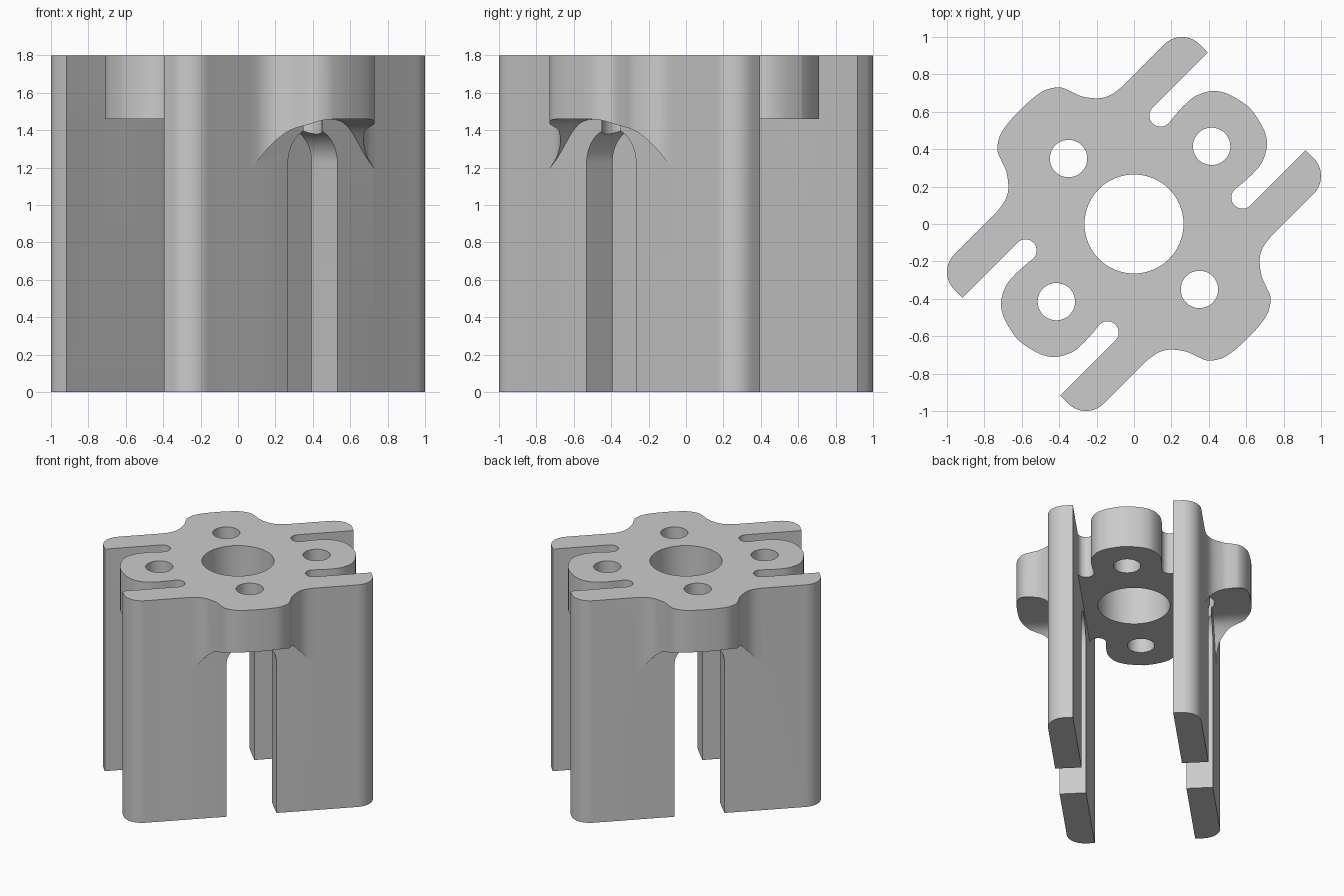
import bpy, bmesh, math
from mathutils import Vector, Matrix

cube = bpy.data.objects.get("Cube")
if cube:
    bpy.data.objects.remove(cube)

TOP, UNDER = 1.8, 1.46          # top face, underside of the hub
IN, OUT, END = 0.37, 0.565, 0.928   # leg plate inner face, outer face, end

grey = bpy.data.materials.new("light_grey")
grey.use_nodes = True
grey.diffuse_color = (0.6, 0.6, 0.6, 1)
grey.node_tree.nodes["Principled BSDF"].inputs["Base Color"].default_value = (0.6, 0.6, 0.6, 1)


def arc(cx, cy, r, start, end, n=10):
    angles = [math.radians(start + (end - start) * i / n) for i in range(n + 1)]
    return [(cx + r * math.cos(a), cy + r * math.sin(a)) for a in angles]


def smooth(points, n=5):
    """Curve through the points."""
    p = [Vector(q) for q in [points[0]] + points + [points[-1]]]
    out = []
    for a, b, c, d in zip(p, p[1:], p[2:], p[3:]):
        for i in range(n):
            t = i / n
            out.append(tuple(0.5 * (2 * b + (c - a) * t + (2 * a - 5 * b + 4 * c - d) * t**2
                                    + (3 * b - a - 3 * c + d) * t**3)))
    return out + [points[-1]]


def prism(name, outline, low, high, upright=False):
    """Extrude an outline along z, or along y when upright."""
    bm = bmesh.new()
    place = (lambda x, y: (x, low, y)) if upright else (lambda x, y: (x, y, low))
    face = bm.faces.new([bm.verts.new(place(*p)) for p in outline])
    ext = bmesh.ops.extrude_face_region(bm, geom=[face])
    shift = (0, high - low, 0) if upright else (0, 0, high - low)
    verts = [g for g in ext["geom"] if isinstance(g, bmesh.types.BMVert)]
    bmesh.ops.translate(bm, vec=shift, verts=verts)
    bmesh.ops.recalc_face_normals(bm, faces=bm.faces)
    mesh = bpy.data.meshes.new(name)
    bm.to_mesh(mesh)
    bm.free()
    mesh.materials.append(grey)
    obj = bpy.data.objects.new(name, mesh)
    bpy.context.scene.collection.objects.link(obj)
    return obj


# One quarter of the outline: side lobe, leg plate with rounded end, slot, end lobe
quarter = smooth([(0, .862), (.09, .858), (.17, .842), (.235, .798), (.262, .74), (.285, .68),
                  (.34, .61), (.4, .576), (.47, OUT)])
quarter += arc(END - .135, OUT - .135, .135, 90, 0)
quarter += [(END, IN)]
quarter += arc(.51, IN - .06, .06, 90, 270)
quarter += smooth([(.57, .256), (.64, .259), (.72, .25), (.8, .206), (.845, .14),
                   (.868, .06), (.877, 0)])
half = quarter + [(x, -y) for x, y in reversed(quarter[:-1])]
outline = half + [(-x, y) for x, y in reversed(half[1:-1])]
body = prism("slotted_hub_with_legs", outline, 0, TOP)

# Space between the two leg plates
cutters = [prism("inner_cutter", [(-1.2, -IN), (1.2, -IN), (1.2, IN), (-1.2, IN)], -.1, UNDER)]

# Arched opening through both plates
arch = [(-.187, -.1), (.187, -.1)] + arc(0, 1.222, .187, 0, 180, 24)
cutters.append(prism("arch_cutter", arch, -1.2, 1.2, True))

# Curved underside of the side lobes
side = [(.47, -.1), (.47, 1.19)] + smooth([(.44, 1.22), (.4, 1.26), (.34, 1.335), (.29, 1.395),
                                           (.24, 1.435), (.18, 1.455), (.1, UNDER)], 4)
hood = side + [(-x, z) for x, z in reversed(side)]
cutters.append(prism("front_hood_cutter", hood, -1.2, -OUT, True))
cutters.append(prism("back_hood_cutter", hood, OUT, 1.2, True))

# Bore and four bolt holes
holes = [(0, 0, .265), (.587, 0, .1), (-.587, 0, .1), (0, .495, .1), (0, -.495, .1)]
for x, y, r in holes:
    cutters.append(prism("hole_cutter", arc(x, y, r, 0, 360, 48)[:-1], 1.3, TOP + .1))

bpy.context.view_layer.objects.active = body
for cutter in cutters:
    cutter.hide_render = True
    mod = body.modifiers.new("cut", "BOOLEAN")
    mod.operation = "DIFFERENCE"
    mod.solver = "EXACT"
    mod.object = cutter
    bpy.ops.object.modifier_apply(modifier=mod.name)
for cutter in cutters:
    bpy.data.objects.remove(cutter)

# Turn the plates to the diagonal and shade
body.data.transform(Matrix.Rotation(math.radians(45), 4, "Z"))
for obj in bpy.context.selected_objects:
    obj.select_set(False)
body.select_set(True)
bpy.ops.object.shade_smooth_by_angle(angle=math.radians(30))
